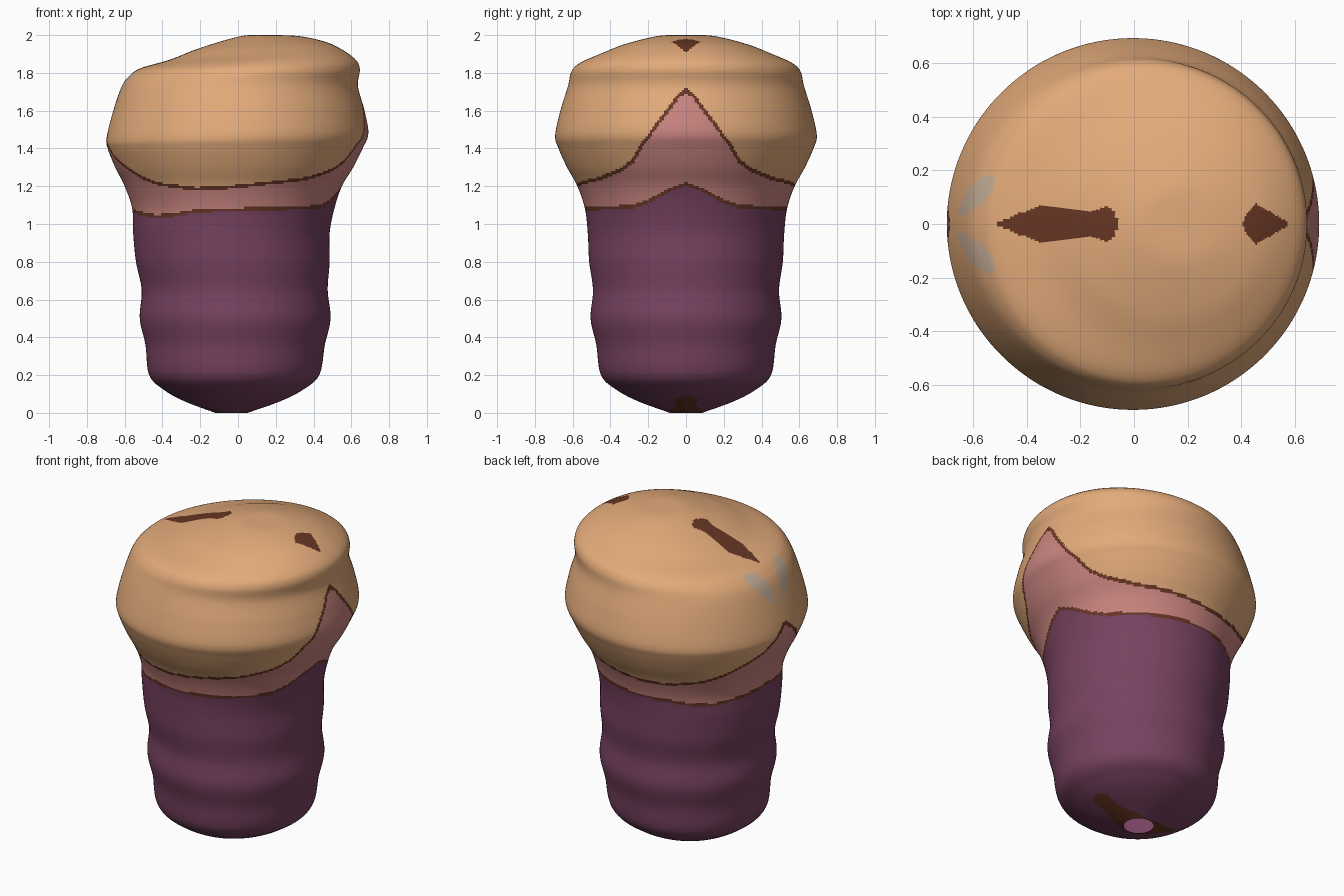
import bpy, math

cube = bpy.data.objects.get("Cube")
if cube:
    bpy.data.objects.remove(cube, do_unlink=True)

SEGMENTS = 360
SPACING = 0.0115


def make_material(name, red, green, blue):
    """Flat material from display colour, stored as linear values."""
    linear = [c / 12.92 if c < 0.04 else ((c + 0.055) / 1.055) ** 2.4
              for c in (red, green, blue)]
    mat = bpy.data.materials.new(name)
    mat.use_nodes = True
    mat.diffuse_color = (*linear, 1)
    shader = mat.node_tree.nodes["Principled BSDF"]
    shader.inputs["Base Color"].default_value = (*linear, 1)
    shader.inputs["Roughness"].default_value = 0.8
    return mat


def follow(points, value):
    """Linear interpolation along (position, height) points."""
    if value <= points[0][0]:
        return points[0][1]
    for (a, fa), (b, fb) in zip(points, points[1:]):
        if value <= b:
            return fa + (fb - fa) * (value - a) / (b - a)
    return points[-1][1]


def spline(p0, p1, p2, p3, t):
    """Catmull-Rom blend of four profile stations."""
    return [0.5 * (2 * b + (c - a) * t + (2 * a - 5 * b + 4 * c - d) * t * t
                   + (3 * b - a - 3 * c + d) * t ** 3)
            for a, b, c, d in zip(p0, p1, p2, p3)]


# Stations from the open base to the sloping crown:
# x of the right edge, x of the left edge, mean height, half the tilt
stations = [
    (-.12, .05, 0, 0), (-.28, .22, .06, 0), (-.39, .34, .12, 0),
    (-.47, .43, .2, 0), (-.49, .46, .36, 0), (-.52, .49, .5, 0),
    (-.51, .475, .65, 0), (-.54, .485, .8, 0), (-.555, .485, .95, 0),
    (-.56, .51, 1.08, 0), (-.6, .55, 1.2, 0), (-.65, .61, 1.3, 0),
    (-.69, .66, 1.4, 0), (-.695, .69, 1.47, .01), (-.66, .67, 1.6, 0),
    (-.615, .635, 1.73, 0), (-.57, .645, 1.805, .015),
    (-.51, .62, 1.85, .023), (-.36, .54, 1.9, .03),
    (-.2, .45, 1.95, .018), (.02, .32, 1.995, 0), (.16, .18, 2, 0),
]

# Height of the two wavy borders by angle from the left side, in degrees
upper_border = [(0, 1.71), (4, 1.67), (9, 1.59), (17, 1.46), (26, 1.33),
                (35, 1.28), (50, 1.24), (90, 1.195), (110, 1.185),
                (133, 1.21), (145, 1.25), (165, 1.35), (180, 1.5)]
lower_border = [(0, 1.21), (9, 1.18), (21, 1.12), (33, 1.09), (90, 1.075),
                (110, 1.07), (125, 1.05), (140, 1.04), (180, 1.08)]

# Half widths of the painted marks along x
long_mark = [(-.52, 0), (-.44, .035), (-.35, .07), (-.28, .065),
             (-.17, .045), (-.1, .065), (-.08, .055), (-.055, 0)]
short_mark = [(.405, 0), (.42, .04), (.455, .075), (.5, .05), (.58, 0)]
base_mark = [(-.31, 0), (-.2, .05), (-.12, .09), (.05, .09), (.17, .05),
             (.24, .06), (.27, .04), (.28, 0)]

ORANGE, PINK, PURPLE, BROWN, GREY = range(5)
materials = [
    make_material("cap_orange", .89, .67, .48),
    make_material("band_pink", .79, .52, .50),
    make_material("body_purple", .47, .26, .38),
    make_material("line_brown", .40, .21, .14),
    make_material("spot_grey", .78, .68, .59),
]


def border_distance(border, angle, z):
    """Signed distance to a border, allowing for its slope."""
    height = follow(border, angle)
    rise = follow(border, min(angle + 1, 180)) - follow(border, max(angle - 1, 0))
    slope = rise / (2 * math.radians(1) * 0.64)
    return (z - height) / math.hypot(1, slope)


def pick_colour(x, y, z, angle):
    """Material for a face from its place on the surface."""
    side = abs(y)
    if z < 0.2:
        return BROWN if side < follow(base_mark, x) else PURPLE
    if z > 1.75 and (side < follow(long_mark, x) or side < follow(short_mark, x)):
        return BROWN
    if z > 1.55 and x < -0.5:
        # Pair of slanted oval spots
        dx, dy = x + 0.588, side - 0.106
        along = dx * 0.66 + dy * 0.75
        across = dy * 0.66 - dx * 0.75
        if math.hypot(along / 0.095, across / (0.036 + along * 0.1)) < 1:
            return GREY
    upper = border_distance(upper_border, angle, z)
    lower = border_distance(lower_border, angle, z)
    if abs(upper) < 0.009 or abs(lower) < 0.009:
        return BROWN
    if upper > 0:
        return ORANGE
    return PINK if lower > 0 else PURPLE


# Rings sampled evenly along the profile
rings = []
last = len(stations) - 1
for i in range(last):
    near = [stations[min(max(i + k, 0), last)] for k in (-1, 0, 1, 2)]
    a, b = near[1], near[2]
    length = math.hypot((b[1] - b[0] - a[1] + a[0]) / 2, b[2] - a[2])
    steps = max(2, round(length / SPACING))
    rings += [spline(*near, s / steps) for s in range(steps)]
rings.append(stations[last])

# Lofted body
vertices = []
for right, left, height, tilt in rings:
    radius = (left - right) / 2
    for s in range(SEGMENTS):
        turn = math.tau * s / SEGMENTS
        vertices.append(((left + right) / 2 + radius * math.cos(turn),
                         radius * math.sin(turn),
                         min(2, max(0, height + tilt * math.cos(turn)))))

faces, colours = [], []
for r in range(len(rings) - 1):
    for s in range(SEGMENTS):
        n = (s + 1) % SEGMENTS
        low, high = r * SEGMENTS, (r + 1) * SEGMENTS
        face = (low + s, low + n, high + n, high + s)
        x, y, z = (sum(vertices[v][k] for v in face) / 4 for k in range(3))
        angle = 360 * (s + 0.5) / SEGMENTS
        faces.append(face)
        colours.append(pick_colour(x, y, z, min(angle, 360 - angle)))

# Crown cap
crown = (len(rings) - 1) * SEGMENTS
faces.append(tuple(range(crown, crown + SEGMENTS)))
colours.append(ORANGE)

mesh = bpy.data.meshes.new("capped_body")
mesh.from_pydata(vertices, [], faces)
for mat in materials:
    mesh.materials.append(mat)
mesh.polygons.foreach_set("material_index", colours)
mesh.polygons.foreach_set("use_smooth", [True] * len(faces))
mesh.update()
body = bpy.data.objects.new("capped_body", mesh)
bpy.context.collection.objects.link(body)
